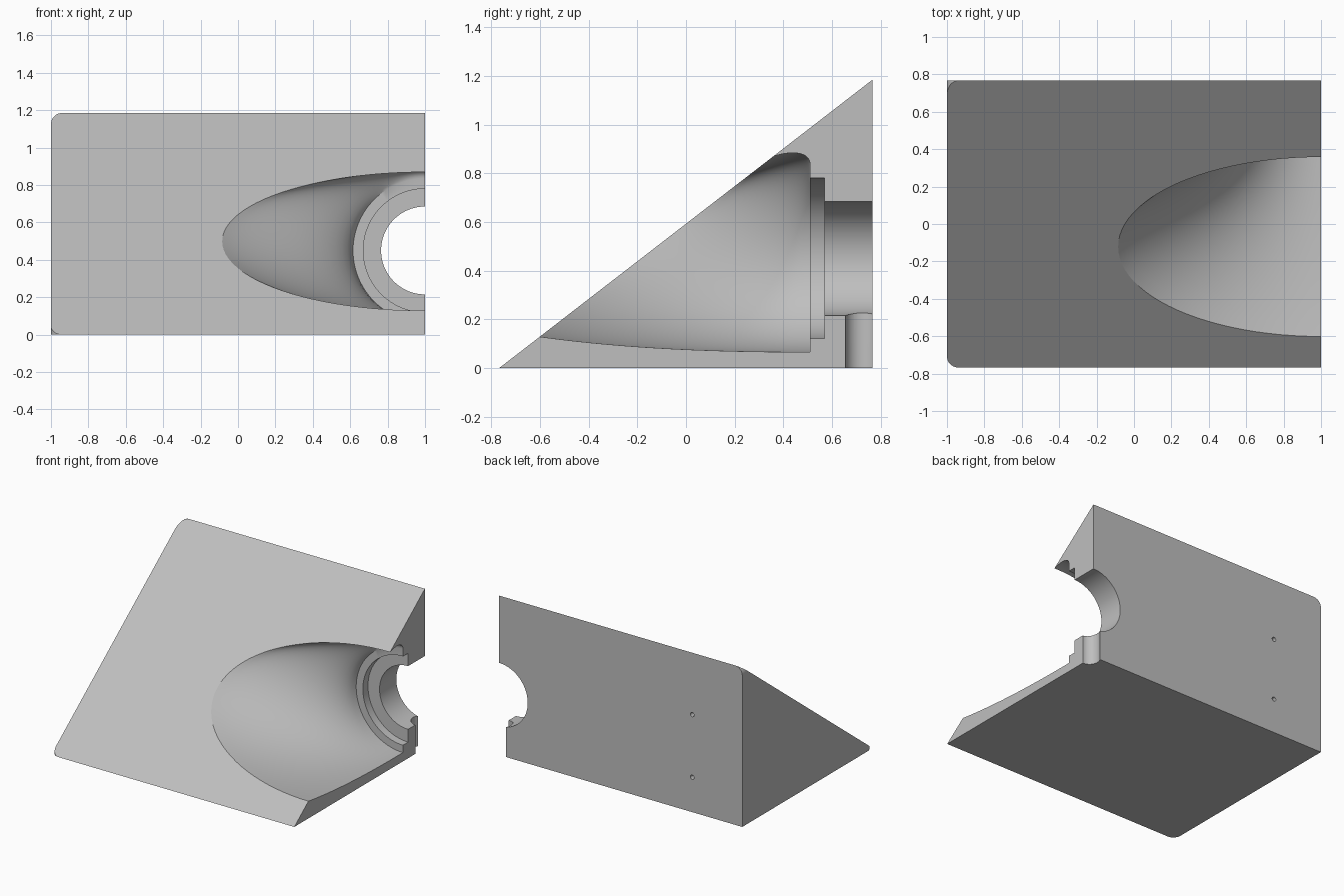
import bpy, bmesh, math
from mathutils import Vector

HALF, TOP = 0.767, 1.185          # half depth and height of the wedge
AXIS = Vector((1, 0, 0.45))       # bore axis runs along y
SEG, STEPS = 96, 16

if "Cube" in bpy.data.objects:
    bpy.data.objects.remove(bpy.data.objects["Cube"])

grey = bpy.data.materials.new("plain grey")
grey.use_nodes = True
colour = (0.52, 0.52, 0.52, 1)
grey.diffuse_color = colour
grey.node_tree.nodes["Principled BSDF"].inputs["Base Color"].default_value = colour


def make_object(name, bm):
    bmesh.ops.recalc_face_normals(bm, faces=bm.faces)
    mesh = bpy.data.meshes.new(name)
    bm.to_mesh(mesh)
    bm.free()
    mesh.materials.append(grey)
    ob = bpy.data.objects.new(name, mesh)
    bpy.context.collection.objects.link(ob)
    return ob


def loft(name, rings):
    """Closed skin through a list of equal-length rings."""
    bm = bmesh.new()
    loops = [[bm.verts.new(p) for p in ring] for ring in rings]
    for a, b in zip(loops, loops[1:]):
        for i in range(len(a)):
            j = (i + 1) % len(a)
            bm.faces.new((a[i], a[j], b[j], b[i]))
    bm.faces.new(loops[0])
    bm.faces.new(loops[-1])
    return make_object(name, bm)


def circle(y, r, centre=AXIS, seg=SEG):
    return [Vector((centre.x + r * math.cos(t), y, centre.z + r * math.sin(t)))
            for t in (math.tau * i / seg for i in range(seg))]


# Wedge: box with two rounded edges, sliced by the sloping plane
bm = bmesh.new()
bmesh.ops.create_cube(bm, size=1)
for v in bm.verts:
    v.co = Vector((v.co.x * 2, v.co.y * 2 * HALF, (v.co.z + 0.5) * TOP))


def is_rounded(edge):
    mid = (edge.verts[0].co + edge.verts[1].co) / 2
    return mid.x < -0.9 and ((abs(mid.y) < 0.1 and mid.z > 1) or
                             (mid.y < -0.7 and 0.1 < mid.z < 1))


bmesh.ops.bevel(bm, geom=[e for e in bm.edges if is_rounded(e)], offset=0.06,
                segments=10, profile=0.5, affect='EDGES')
normal = Vector((0, -TOP, 2 * HALF)).normalized()
cut = bmesh.ops.bisect_plane(bm, geom=bm.verts[:] + bm.edges[:] + bm.faces[:],
                             plane_co=(0, -HALF, 0), plane_no=normal, clear_outer=True)
bmesh.ops.holes_fill(bm, edges=[e for e in bm.edges if e.is_boundary])
wedge = make_object("wedge_block", bm)

# Flared bowl: slanted elliptical mouth narrowing to a round seat
slope = Vector((0, 2 * HALF, TOP)).normalized()
mouth_centre = Vector((1, -0.122, 0.4985))
rings = [[] for _ in range(STEPS + 1)]
seat = circle(0.51, 0.385)
for i, end in enumerate(seat):
    a = math.tau * i / SEG
    start = mouth_centre + Vector((1.085 * math.cos(a), 0, 0)) + slope * 0.606 * math.sin(a)
    out = Vector((math.cos(a), 0, math.sin(a)))
    up = (1 + math.sin(a)) / 2
    h1 = start + (end - start) / 3 + out * 0.03
    h2 = end + out * 0.065 * up + Vector((0, -0.36 * (1 - up), 0))
    for k in range(STEPS + 1):
        t = k / STEPS
        u = 1 - t
        rings[k].append(start * u**3 + h1 * 3 * u * u * t + h2 * 3 * u * t * t + end * t**3)
lip = [p + normal * 0.05 for p in rings[0]]
bowl = loft("bowl_cutter", [lip] + rings + [circle(0.51, 0.33), circle(0.57, 0.33),
                                           circle(0.57, 0.235), circle(0.9, 0.235)])

# Vertical cable channel below the bore
channel = loft("channel_cutter", [
    [Vector((1 + 0.07 * math.cos(t), 0.725 + 0.07 * math.sin(t), z))
     for t in (math.tau * i / 48 for i in range(48))] for z in (-0.1, 0.4)])

# Two screw holes in the back
cutters = [bowl, channel]
for z in (0.26, 0.725):
    c = Vector((-0.588, 0, z))
    cutters.append(loft("screw_hole_cutter", [circle(y, 0.016, c, 24) for y in (0.6, 0.9)]))

for cutter in cutters:
    mod = wedge.modifiers.new(cutter.name, 'BOOLEAN')
    mod.operation = 'DIFFERENCE'
    mod.solver = 'EXACT'
    mod.object = cutter
    cutter.hide_render = True

# Apply the cuts and smooth the curved faces
bpy.ops.object.select_all(action='DESELECT')
wedge.select_set(True)
bpy.context.view_layer.objects.active = wedge
for mod in list(wedge.modifiers):
    bpy.ops.object.modifier_apply(modifier=mod.name)
for cutter in cutters:
    bpy.data.objects.remove(cutter)
bpy.ops.object.shade_smooth_by_angle(angle=math.radians(30))
